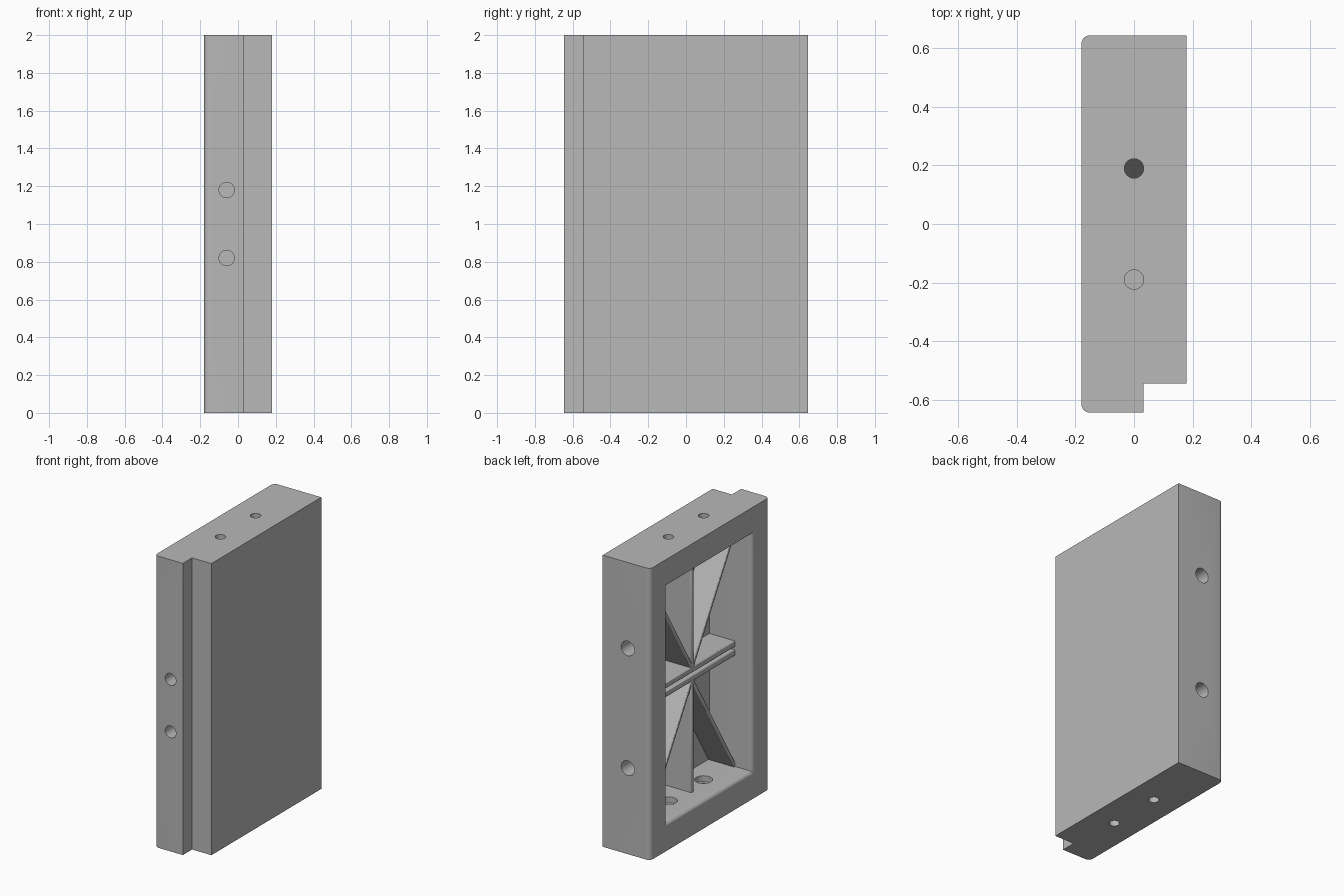
import bpy, bmesh, math
from mathutils import Matrix, Vector

cube = bpy.data.objects.get("Cube")
if cube:
    bpy.data.objects.remove(cube, do_unlink=True)

grey = bpy.data.materials.new("plain grey")
grey.use_nodes = True
colour = (0.48, 0.48, 0.48, 1)
grey.diffuse_color = colour
grey.node_tree.nodes["Principled BSDF"].inputs["Base Color"].default_value = colour

HX, HY, H = 0.18, 0.645, 2.0      # half width, half depth, height
FILLET = 0.03
CAV_Y, CAV_Z = 0.46, 0.81         # cavity half sizes
FLOOR_X, RIB_X = 0.145, -0.05     # panel inner face, outer edge of ribs


def make(name, bm):
    bmesh.ops.recalc_face_normals(bm, faces=bm.faces)
    mesh = bpy.data.meshes.new(name)
    bm.to_mesh(mesh)
    bm.free()
    mesh.materials.append(grey)
    ob = bpy.data.objects.new(name, mesh)
    bpy.context.collection.objects.link(ob)
    return ob


def loft(name, rings):
    """Skin a list of closed rings and cap both ends."""
    bm = bmesh.new()
    rows = [[bm.verts.new(p) for p in ring] for ring in rings]
    n = len(rows[0])
    for a, b in zip(rows, rows[1:]):
        for i in range(n):
            j = (i + 1) % n
            bm.faces.new((a[i], a[j], b[j], b[i]))
    bm.faces.new(rows[0])
    bm.faces.new(rows[-1])
    return make(name, bm)


def pin(start, end, radius):
    """Cylindrical drill between two points."""
    a, b = Vector(start), Vector(end)
    bm = bmesh.new()
    turn = (b - a).to_track_quat("Z", "Y").to_matrix().to_4x4()
    bmesh.ops.create_cone(bm, cap_ends=True, segments=32, radius1=radius, radius2=radius,
                          depth=(b - a).length, matrix=Matrix.Translation((a + b) / 2) @ turn)
    return make("drill", bm)


def activate(ob):
    bpy.ops.object.select_all(action="DESELECT")
    ob.select_set(True)
    bpy.context.view_layer.objects.active = ob


def cut(ob, cutter):
    cutter.hide_render = True
    mod = ob.modifiers.new("cut", "BOOLEAN")
    mod.operation, mod.solver, mod.object = "DIFFERENCE", "EXACT", cutter
    activate(ob)
    bpy.ops.object.modifier_apply(modifier=mod.name)
    bpy.data.objects.remove(cutter, do_unlink=True)


def arc(cx, cy, start):
    return [(cx + FILLET * math.cos(math.radians(start + 15 * i)),
             cy + FILLET * math.sin(math.radians(start + 15 * i))) for i in range(7)]


# Main block with a stepped edge and two rounded corners
profile = [(HX, HY)] + arc(-HX + FILLET, HY - FILLET, 90) + arc(-HX + FILLET, -HY + FILLET, 180)
profile += [(0.033, -HY), (0.033, -0.545), (HX, -0.545)]
block = loft("panel_block", [[(x, y, z) for x, y in profile] for z in (0, H)])

# Open cavity with a rounded lip
sections = [(FLOOR_X, 0)]
for i in range(7):
    a = math.radians(15 * i)
    sections.append((-HX + FILLET - FILLET * math.sin(a), FILLET * (1 - math.cos(a))))
sections.append((-HX - 0.05, FILLET))
cut(block, loft("cavity", [[(x, sy * (CAV_Y + o), 1 + sz * (CAV_Z + o))
                            for sy, sz in ((-1, -1), (1, -1), (1, 1), (-1, 1))]
                           for x, o in sections]))

# Bolt holes through top and bottom, counterbored inside
for y in (-0.19, 0.19):
    for s in (-1, 1):
        cut(block, pin((0, y, 1 + s * 0.7), (0, y, 1 + s * 1.1), 0.033))
        cut(block, pin((0, y, 1 + s * 0.7), (0, y, 1 + s * 0.85), 0.056))

# Blind holes in the front and back edges
for s in (-1, 1):
    cut(block, pin((-0.06, -0.8, 1 + s * 0.18), (-0.06, -0.53, 1 + s * 0.18), 0.041))
    cut(block, pin((-0.01, 0.8, 1 + s * 0.41), (-0.01, 0.53, 1 + s * 0.41), 0.05))


def rib(name, start, end, thick):
    """Upright plate on the panel, running between two (y, z) points."""
    a, b = Vector((0, *start)), Vector((0, *end))
    along = (b - a).normalized()
    side = Vector((0, -along.z, along.y)) * thick / 2
    ring = [a + side, b + side, b - side, a - side]
    ob = loft(name, [[(x, p.y, p.z) for p in ring] for x in (RIB_X, FLOOR_X + 0.01)])
    mod = ob.modifiers.new("soft edges", "BEVEL")
    mod.width, mod.segments = 0.006, 2
    return ob


parts = [block]
for s, level in ((1, "upper"), (-1, "lower")):
    z = 1 + s * 0.03
    parts.append(rib(level + "_shelf", (-CAV_Y - 0.01, z), (CAV_Y + 0.01, z), 0.04))
    parts.append(rib(level + "_centre_rib", (0, z), (0, 1 + s * (CAV_Z + 0.01)), 0.025))
    for t, end in ((1, "back"), (-1, "front")):
        parts.append(rib(level + "_" + end + "_diagonal_rib", (0, z + s * 0.01),
                         (t * (CAV_Y + 0.01), 1 + s * (CAV_Z + 0.01)), 0.025))

for ob in parts:
    activate(ob)
    bpy.ops.object.shade_smooth_by_angle(angle=math.radians(30))
